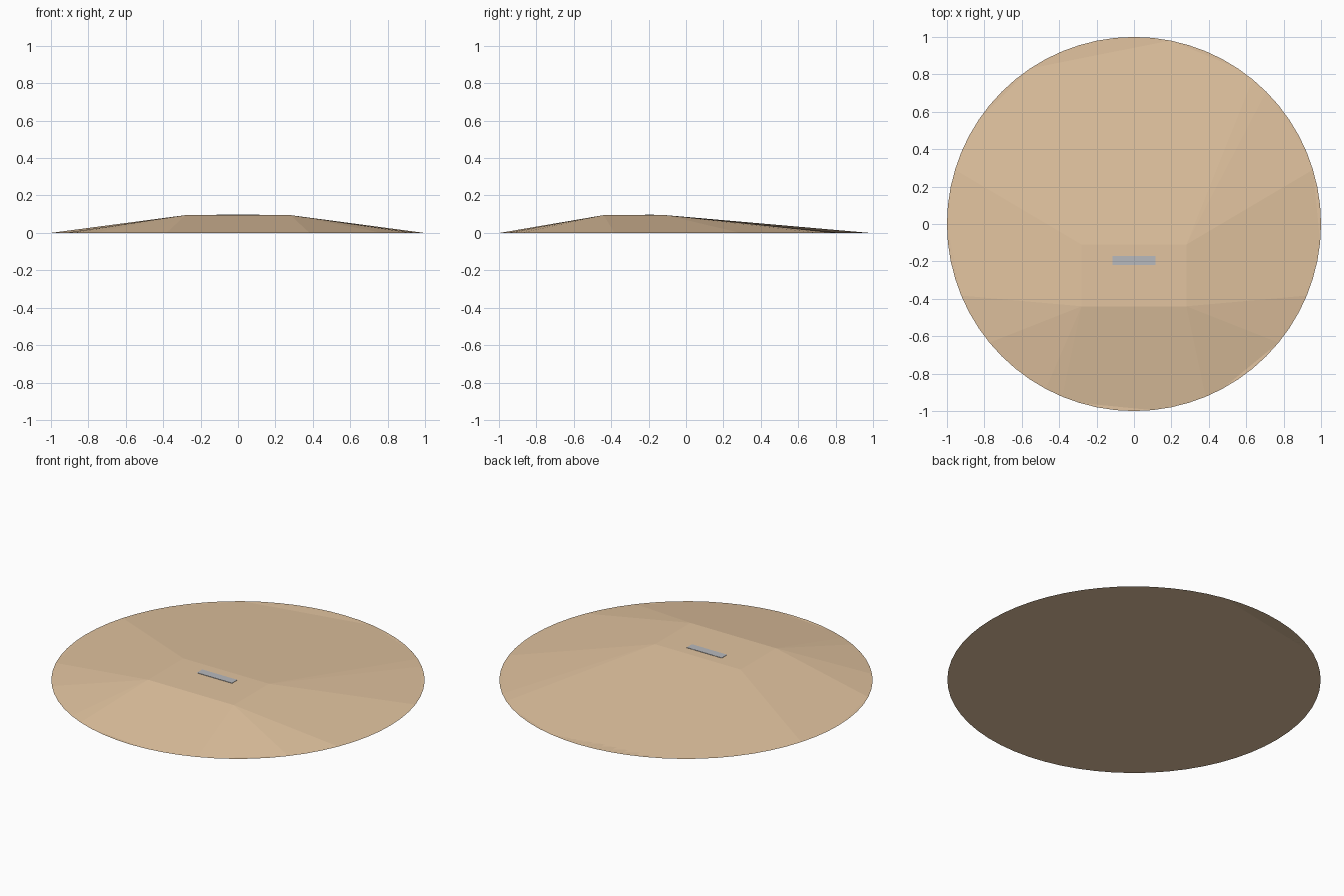
import bpy, bmesh
from math import sin, cos, tau

if "Cube" in bpy.data.objects:
    bpy.data.objects.remove(bpy.data.objects["Cube"])

SIDES = 64
TOP = 0.095


def add_object(name, bm, color):
    mesh = bpy.data.meshes.new(name)
    bm.to_mesh(mesh)
    bm.free()
    mat = bpy.data.materials.new(name + "_material")
    mat.diffuse_color = color
    mat.use_nodes = True
    mat.node_tree.nodes["Principled BSDF"].inputs["Base Color"].default_value = mat.diffuse_color
    mesh.materials.append(mat)
    obj = bpy.data.objects.new(name, mesh)
    bpy.context.collection.objects.link(obj)
    return obj


# Earth mound: round base, rectangular plateau, broad flat facets between them
bm = bmesh.new()
rim = [bm.verts.new((cos(tau * i / SIDES), sin(tau * i / SIDES), 0))
       for i in range(SIDES)]
br, bl, fl, fr = corners = [bm.verts.new((x, y, TOP)) for x, y in
                            ((0.28, -0.11), (-0.28, -0.11), (-0.28, -0.44), (0.28, -0.44))]
bm.faces.new(corners)
bm.faces.new(rim[::-1])


def facet(first, last, *tops):
    """One facet from a run of rim points up to one or two plateau corners."""
    bm.faces.new([rim[n % SIDES] for n in range(first, last + 1)] + list(tops))


# Sides
facet(9, 29, bl, br)
facet(29, 36, fl, bl)
facet(44, 52, fr, fl)
facet(60, 67, br, fr)
# Corners
for corner, steps in ((br, (3, 8, 9)), (fl, (36, 39, 43, 44)), (fr, (52, 57, 60))):
    for i, j in zip(steps, steps[1:]):
        facet(i, j, corner)
add_object("earth_mound", bm, (0.76, 0.55, 0.35, 1))

# Thin plate lying on the plateau
bm = bmesh.new()
bmesh.ops.create_cube(bm, size=1)
bmesh.ops.scale(bm, vec=(0.23, 0.05, 0.004), verts=bm.verts)
bmesh.ops.translate(bm, vec=(0, -0.195, TOP), verts=bm.verts)
add_object("plate", bm, (0.48, 0.49, 0.51, 1))
